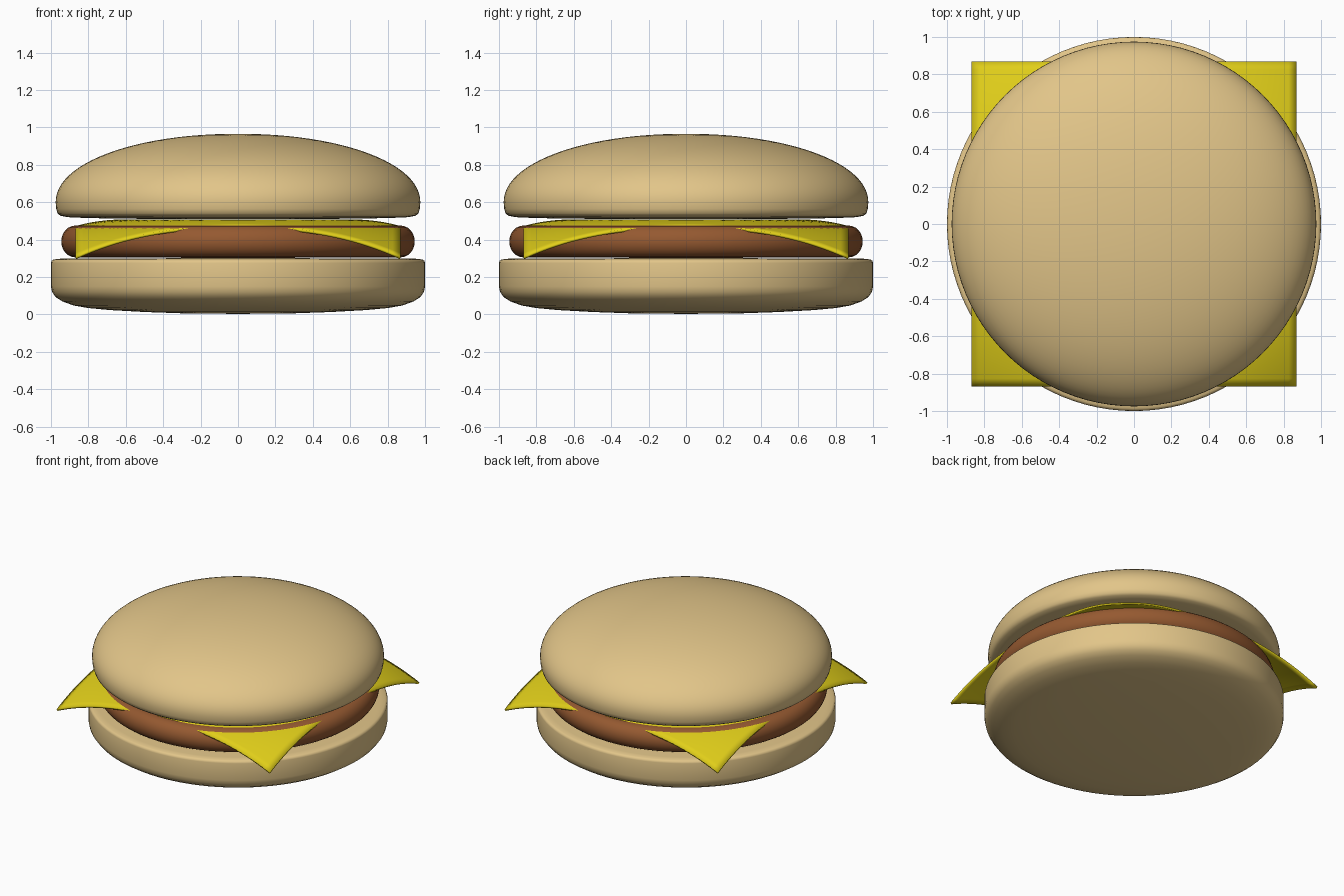
import bpy, bmesh, math

if "Cube" in bpy.data.objects:
    bpy.data.objects.remove(bpy.data.objects["Cube"])


def material(name, color):
    m = bpy.data.materials.new(name)
    m.diffuse_color = (*color, 1)
    m.use_nodes = True
    m.node_tree.nodes["Principled BSDF"].inputs["Base Color"].default_value = m.diffuse_color
    return m


def finish(bm, name, mat, angle):
    mesh = bpy.data.meshes.new(name)
    bmesh.ops.recalc_face_normals(bm, faces=bm.faces)
    bm.to_mesh(mesh)
    bm.free()
    mesh.materials.append(mat)
    ob = bpy.data.objects.new(name, mesh)
    bpy.context.collection.objects.link(ob)
    bpy.ops.object.select_all(action='DESELECT')
    ob.select_set(True)
    bpy.context.view_layer.objects.active = ob
    bpy.ops.object.shade_smooth_by_angle(angle=math.radians(angle))
    return ob


def lathe(name, profile, mat, angle=50, steps=96):
    """Spin an (r, z) profile that starts and ends on the axis."""
    bm = bmesh.new()
    vs = [bm.verts.new((r, 0, z)) for r, z in profile]
    es = [bm.edges.new(pair) for pair in zip(vs, vs[1:])]
    bmesh.ops.spin(bm, geom=vs + es, cent=(0, 0, 0), axis=(0, 0, 1),
                   angle=2 * math.pi, steps=steps)
    bmesh.ops.remove_doubles(bm, verts=bm.verts, dist=1e-5)
    return finish(bm, name, mat, angle)


bread = material("bread", (0.76, 0.56, 0.25))
meat = material("meat", (0.30, 0.10, 0.03))
yellow = material("cheese", (0.75, 0.62, 0.01))

# Bottom bun: flat top with a small rounded rim, gently bulging base
lathe("bottom_bun", [(0, 0.003), (0.3, 0.006), (0.5, 0.013), (0.68, 0.023),
                     (0.80, 0.034), (0.88, 0.048), (0.94, 0.07),
                     (0.975, 0.093), (0.994, 0.12), (1, 0.15), (1, 0.275),
                     (0.997, 0.287), (0.985, 0.294), (0.95, 0.298), (0, 0.302)], bread)

# Patty: flat disc with fully rounded side
side = [(0.87 + 0.075 * math.cos(t), 0.39 + 0.085 * math.sin(t))
        for t in [math.pi * (i / 12 - 0.5) for i in range(13)]]
lathe("patty", [(0, 0.302)] + side + [(0, 0.485)], meat)

# Top bun: domed cap over a rounded, nearly flat underside
dome = []
for i in range(25):
    t = math.pi / 2 * i / 24
    dome.append((0.975 * math.cos(t) ** 0.97 if i < 24 else 0,
                 0.60 + 0.366 * math.sin(t) ** 0.97))
lathe("top_bun", [(0, 0.509), (0.5, 0.511), (0.8, 0.515), (0.91, 0.52),
                  (0.95, 0.528), (0.965, 0.54), (0.972, 0.565)] + dome, bread)

# Cheese: square slice whose corners droop past the patty
bm = bmesh.new()
bmesh.ops.create_grid(bm, x_segments=40, y_segments=40, size=0.87)
for v in bm.verts:
    r = math.hypot(v.co.x, v.co.y)
    v.co.z = 0.508 - 0.52 * max(0, r - 0.61) ** 2
cheese = finish(bm, "cheese_slice", yellow, 40)
solid = cheese.modifiers.new("thickness", 'SOLIDIFY')
solid.thickness = 0.014
solid.offset = -1
